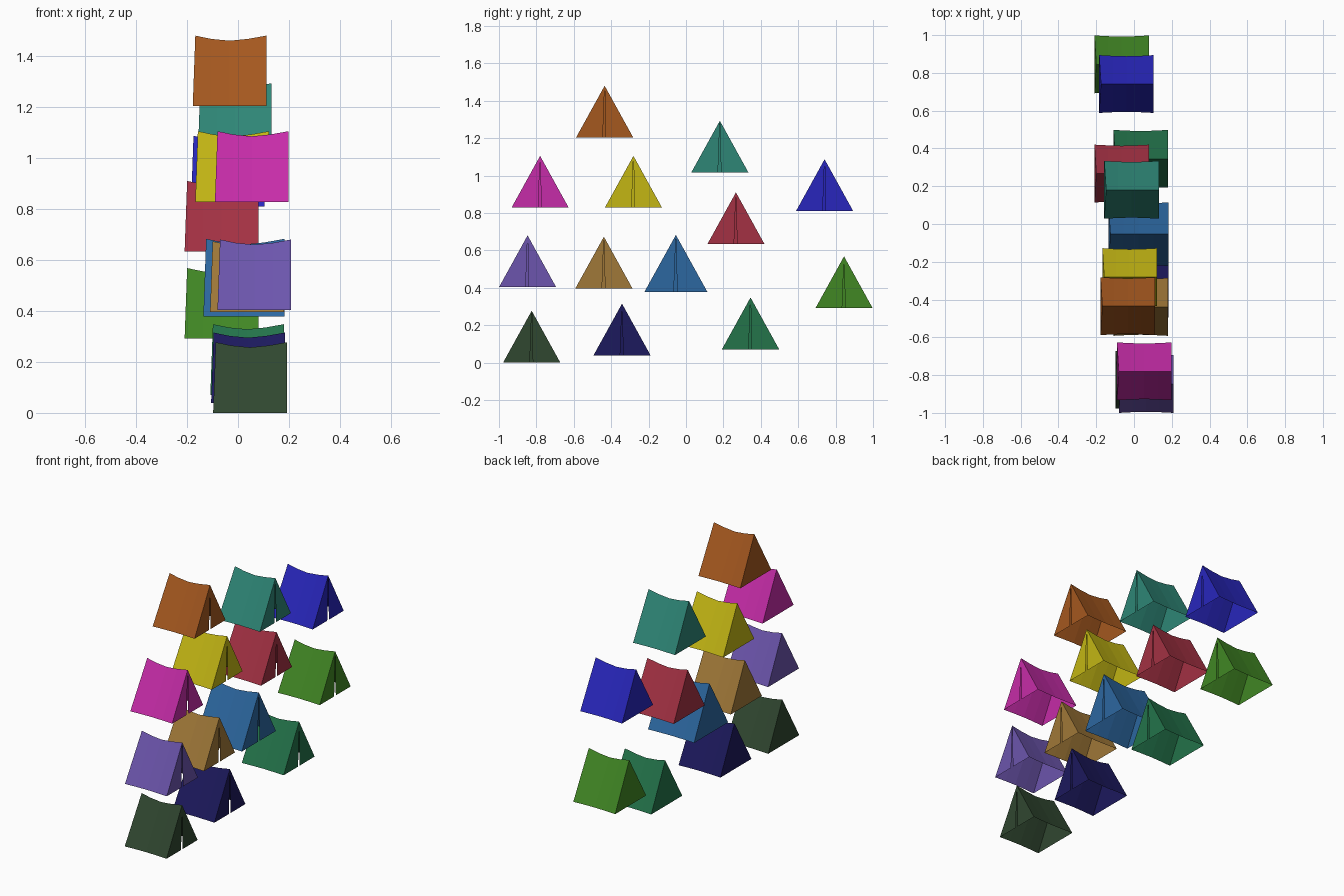
import bpy, bmesh

if "Cube" in bpy.data.objects:
    bpy.data.objects.remove(bpy.data.objects["Cube"])

HALF, WID, HGT = 0.1445, 0.153, 0.277   # half length, half width, height of one tent

# name, centre x, centre y, base z, scale, colour
TENTS = [
    ("orange", -0.033, -0.435, 1.203, 1.0, "A5581F"),
    ("teal", -0.013, 0.181, 1.016, 1.0, "2E8676"),
    ("magenta", 0.054, -0.78, 0.828, 1.0, "C62CA8"),
    ("yellow", -0.023, -0.281, 0.828, 1.0, "C3B614"),
    ("blue", -0.04, 0.741, 0.81, 1.0, "2826BC"),
    ("red", -0.065, 0.267, 0.633, 1.0, "A33143"),
    ("violet", 0.064, -0.847, 0.403, 1.0, "6C55AD"),
    ("tan", 0.035, -0.439, 0.396, 1.0, "A07838"),
    ("steel_blue", 0.023, -0.054, 0.378, 1.1, "2C67A0"),
    ("green", -0.065, 0.845, 0.291, 1.0, "418724"),
    ("dark_green", 0.047, -0.825, 0.0, 1.0, "304730"),
    ("navy", 0.039, -0.342, 0.038, 1.0, "1C195D"),
    ("sea_green", 0.036, 0.345, 0.071, 1.0, "23734A"),
]


def colour(h):
    c = [int(h[i:i + 2], 16) / 255 for i in (0, 2, 4)]
    return [v / 12.92 if v < 0.04 else ((v + 0.055) / 1.055) ** 2.4 for v in c] + [1]


def tent(name, cx, cy, cz, s, col):
    bm = bmesh.new()

    def vert(x, y, z):
        return bm.verts.new((x * s, y * s, z * s))

    # two fabric sides, open underneath, sagging between the ends
    n, rows = 4, []
    for i in range(n + 1):
        t = 2 * i / n - 1
        sag = 1 - abs(t) ** 1.5
        w, h = WID - 0.006 * sag, HGT - 0.02 * sag
        xt = t * HALF + (0.010 if i == 0 else 0)
        rows.append([vert(t * HALF, -w, 0), vert(xt, 0, h), vert(t * HALF, w, 0)])
    for a, b in zip(rows, rows[1:]):
        bm.faces.new((a[0], b[0], b[1], a[1]))
        bm.faces.new((a[1], b[1], b[2], a[2]))
    # closed back end
    bm.faces.new(rows[0])
    # door end: two flaps with an open slit between them
    left, top, right = rows[-1]
    bm.faces.new((left, vert(HALF, -0.010, 0), top))
    bm.faces.new((vert(HALF, 0.006, 0), right, top))
    bmesh.ops.recalc_face_normals(bm, faces=bm.faces)

    me = bpy.data.meshes.new(name + "_tent")
    bm.to_mesh(me)
    bm.free()
    mat = bpy.data.materials.new(name + "_fabric")
    mat.diffuse_color = colour(col)
    mat.use_nodes = True
    mat.node_tree.nodes["Principled BSDF"].inputs["Base Color"].default_value = mat.diffuse_color
    me.materials.append(mat)
    ob = bpy.data.objects.new(name + "_tent", me)
    ob.location = (cx, cy, cz)
    bpy.context.collection.objects.link(ob)


for row in TENTS:
    tent(*row)
